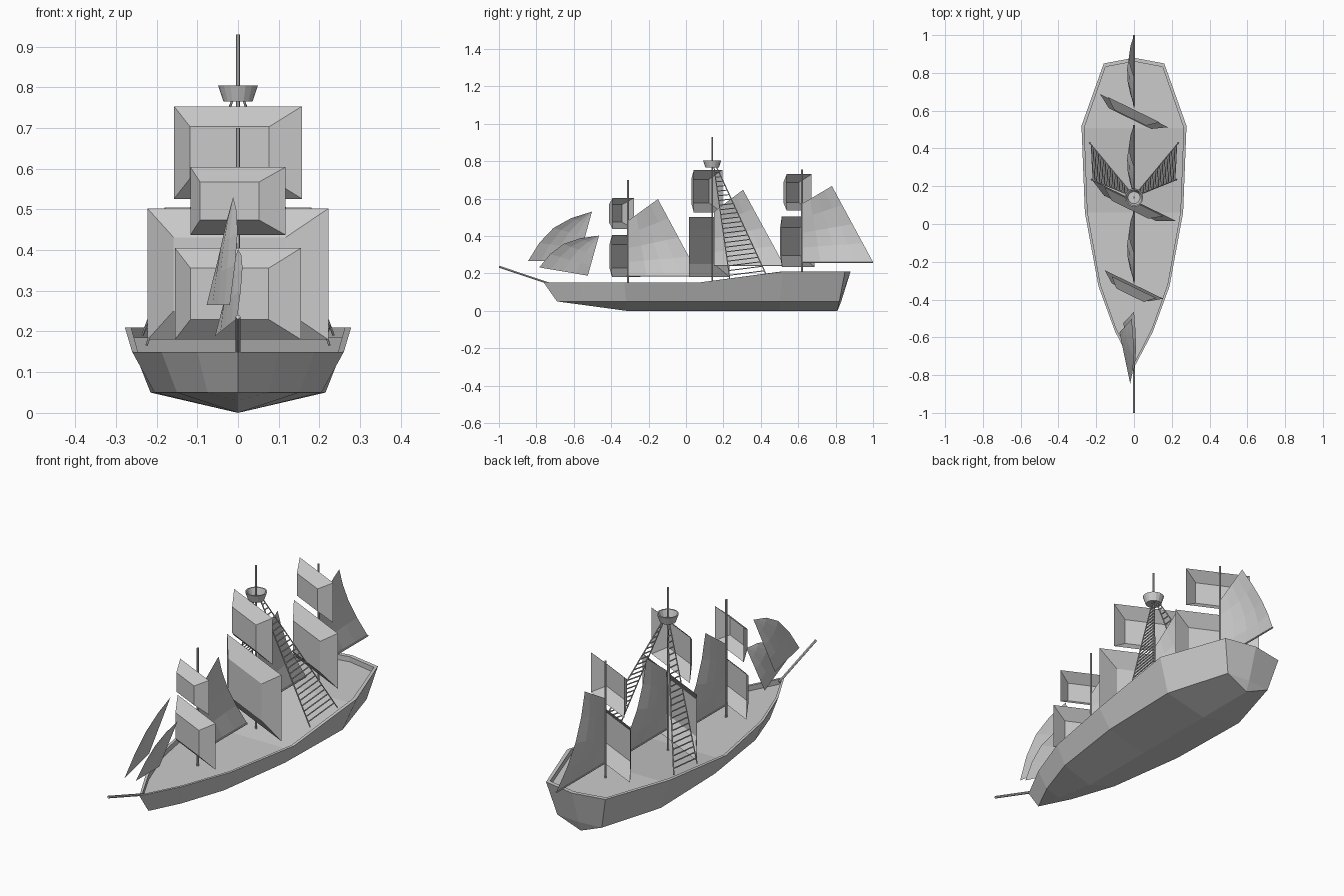
import bpy, bmesh, math
from mathutils import Vector as V

if "Cube" in bpy.data.objects:
    bpy.data.objects.remove(bpy.data.objects["Cube"])


def make(name, verts, faces, mirror=False):
    bm = bmesh.new()
    vs = [bm.verts.new(v) for v in verts]
    for f in faces:
        bm.faces.new([vs[i] for i in f])
    bmesh.ops.remove_doubles(bm, verts=bm.verts, dist=1e-5)
    bmesh.ops.recalc_face_normals(bm, faces=bm.faces)
    me = bpy.data.meshes.new(name)
    bm.to_mesh(me)
    bm.free()
    ob = bpy.data.objects.new(name, me)
    bpy.context.collection.objects.link(ob)
    if mirror:
        ob.modifiers.new("mirror", 'MIRROR').use_clip = True
    return ob


def grid_faces(rows, cols):
    return [(r * cols + c, r * cols + c + 1, (r + 1) * cols + c + 1, (r + 1) * cols + c)
            for r in range(rows - 1) for c in range(cols - 1)]


def rods(name, segments, radius, mirror=False):
    """Thin straight bars between pairs of points, joined in one object."""
    verts, faces, n = [], [], 6
    for a, b in segments:
        a, b = V(a), V(b)
        q = (b - a).to_track_quat('Z', 'Y')
        k = len(verts)
        for p in (a, b):
            verts += [p + q @ V((radius * math.cos(i * math.tau / n),
                                 radius * math.sin(i * math.tau / n), 0)) for i in range(n)]
        faces += [(k + i, k + (i + 1) % n, k + n + (i + 1) % n, k + n + i) for i in range(n)]
        faces += [tuple(range(k, k + n)), tuple(range(k + n, k + 2 * n))]
    return make(name, verts, faces, mirror)


# Hull: half stations of (keel y,z), (chine x,y), (rail x,y,z), mirrored
stations = [
    ((-.69, .05), (0, -.69), (0, -.76, .15)),
    ((-.54, .03), (.075, -.54), (.10, -.57, .15)),
    ((-.32, 0), (.15, -.32), (.188, -.33, .15)),
    ((.07, 0), (.205, .07), (.26, .06, .15)),
    ((.50, 0), (.215, .50), (.278, .52, .21)),
    ((.81, 0), (.12, .82), (.16, .85, .21)),
    ((.81, 0), (0, .83), (0, .88, .21)),
]
verts = []
for (ky, kz), (cx, cy), (x, y, z) in stations:
    ix, iy = x * .945, .1 + (y - .1) * .975
    verts += [(0, ky, kz), (cx, cy, .05), (x, y, z),
              (ix, iy, z), (ix, iy, z - .025), (0, iy, z - .025)]
make("hull", verts, grid_faces(len(stations), 6), mirror=True)

# Masts, bowsprit
for name, y, base, top in (("fore_mast", -.31, .1, .70), ("main_mast", .14, .1, .93),
                           ("mizzen_mast", .62, .15, .755)):
    rods(name, [((0, y, base), (0, y, top))], .005)
rods("bowsprit", [((0, -.72, .142), (0, -1, .236))], .006)

# Crow's nest: open tapered cup
n = 16
prof = [(.0001, .765), (.036, .765), (.049, .804), (.043, .804), (.032, .771), (.0001, .771)]
verts = [(r * math.cos(i * math.tau / n), .14 + r * math.sin(i * math.tau / n), z)
         for i in range(n + 1) for r, z in prof]
make("crows_nest", verts, grid_faces(n + 1, len(prof)))

# Square sails: open frustum shells turned on their masts
yaw = math.radians(-26)
along = V((math.cos(yaw), math.sin(yaw), 0))
ahead = V((math.sin(yaw), -math.cos(yaw), 0))
for name, y, half, z0, z1 in (
        ("fore_lower_sail", -.32, .155, .18, .405), ("fore_upper_sail", -.335, .117, .437, .604),
        ("main_lower_sail", .125, .222, .18, .502), ("main_upper_sail", .118, .157, .526, .753),
        ("mizzen_lower_sail", .60, .18, .235, .505), ("mizzen_upper_sail", .605, .137, .535, .73)):
    w = half / math.cos(yaw)
    dz = (z1 - z0) * .22
    wi = w * .62
    verts = []
    for hw, a, b, d in ((w, z0, z1, 0), (wi, z0 + dz, z1 - dz, .047)):
        for sx, z in ((-1, a), (1, a), (1, b), (-1, b)):
            p = V((0, y, z)) + along * (sx * hw) + ahead * d
            verts.append(p)
    make(name, verts, [(i, (i + 1) % 4, 4 + (i + 1) % 4, 4 + i) for i in range(4)] + [(4, 5, 6, 7)])


def patch_sail(name, tack, clew, peak, throat, belly, bow=V((0, 0, 0)), free=.75, n=4):
    """Bellied sail between four corners; bow bends its leading edge."""
    tack, clew, peak, throat = map(V, (tack, clew, peak, throat))
    verts = []
    for j in range(n + 1):
        v = j / n
        s = math.sin(math.pi * v)
        for i in range(n + 1):
            u = i / n
            p = tack.lerp(throat, v).lerp(clew.lerp(peak, v), u)
            verts.append(p + bow * s * (1 - u) + V((belly, 0, 0)) * s * math.sin(math.pi * u * free))
    return make(name, verts, grid_faces(n + 1, n + 1))


# Gaff sails behind each mast, with booms along the foot
for name, y, foot, throat, peak in (("fore", -.305, .187, .485, .597),
                                    ("main", .15, .243, .53, .647),
                                    ("mizzen", .625, .26, .575, .667)):
    patch_sail(name + "_gaff_sail", (0, y, foot), (0, y + .375, foot),
               (0, y + .155, peak), (0, y, throat), -.037)
    rods(name + "_boom", [((0, y, foot), (0, y + .375, foot))], .004)

# Jibs over the bow
patch_sail("outer_jib", (-.02, -.845, .265), (-.077, -.575, .265), (-.012, -.503, .53),
           (-.012, -.503, .53), -.012, V((.015, -.035, .045)), 1)
patch_sail("inner_jib", (-.002, -.785, .232), (-.057, -.525, .188), (0, -.465, .402),
           (0, -.465, .402), -.012, V((.012, -.03, .04)), 1)

# Rope ladders to the crow's nest, mirrored
a0, b0 = V((.225, .235, .165)), V((.235, .43, .19))
a1, b1 = V((.015, .15, .765)), V((.015, .165, .765))
steps = 24
segs = [(a0, a1), (b0, b1)]
segs += [(a0.lerp(a1, i / steps), b0.lerp(b1, i / steps)) for i in range(1, steps)]
rods("rope_ladders", segs, .003, mirror=True)
